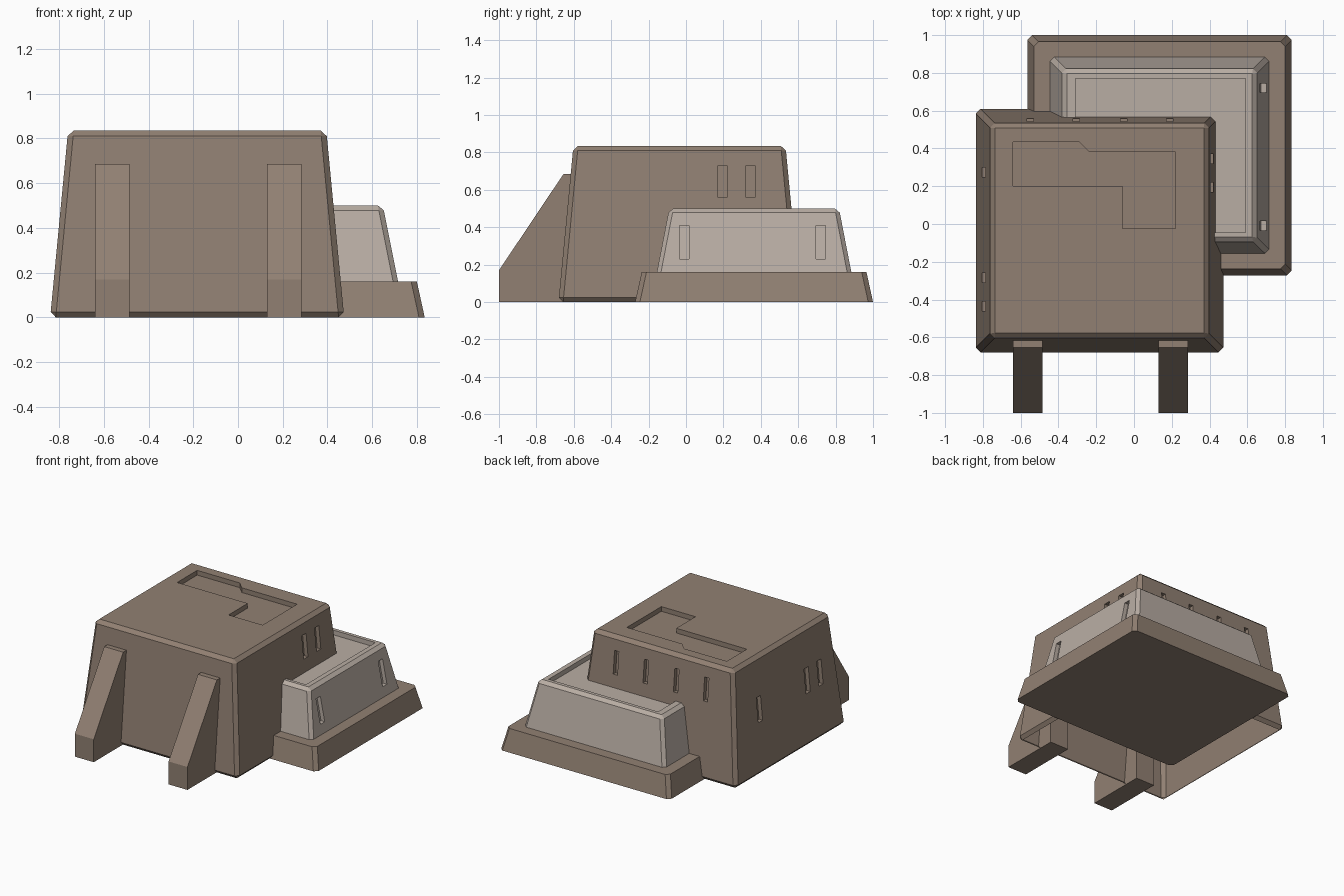
import bpy, bmesh

if "Cube" in bpy.data.objects:
    bpy.data.objects.remove(bpy.data.objects["Cube"])


def material(name, rgb):
    m = bpy.data.materials.new(name)
    m.diffuse_color = (*rgb, 1)
    m.use_nodes = True
    m.node_tree.nodes["Principled BSDF"].inputs["Base Color"].default_value = m.diffuse_color
    return m


BROWN = material("brown_wall", (0.285, 0.217, 0.17))
GREY = material("pale_grey_wall", (0.485, 0.42, 0.37))


def add_object(name, bm, mat=None):
    bmesh.ops.recalc_face_normals(bm, faces=bm.faces)
    me = bpy.data.meshes.new(name)
    bm.to_mesh(me)
    bm.free()
    ob = bpy.data.objects.new(name, me)
    bpy.context.collection.objects.link(ob)
    if mat:
        me.materials.append(mat)
    return ob


def prism(name, pts, offset, mat=None):
    """Closed solid from a planar outline swept along an offset."""
    bm = bmesh.new()
    face = bm.faces.new([bm.verts.new(p) for p in pts])
    new = bmesh.ops.extrude_face_region(bm, geom=[face], use_keep_orig=True)
    verts = [g for g in new["geom"] if isinstance(g, bmesh.types.BMVert)]
    bmesh.ops.translate(bm, vec=offset, verts=verts)
    return add_object(name, bm, mat)


def frustum(name, z0, z1, low, high, mat=None, bevel=0, edge_rule=lambda e: True):
    """Tapered box; low/high are (x0, x1, y0, y1) rectangles."""
    bm = bmesh.new()
    rings = []
    for z, (x0, x1, y0, y1) in ((z0, low), (z1, high)):
        rings.append([bm.verts.new(p) for p in
                      ((x0, y0, z), (x1, y0, z), (x1, y1, z), (x0, y1, z))])
    bm.faces.new(rings[0])
    bm.faces.new(rings[1])
    for i in range(4):
        j = (i + 1) % 4
        bm.faces.new((rings[0][i], rings[0][j], rings[1][j], rings[1][i]))
    bmesh.ops.recalc_face_normals(bm, faces=bm.faces)
    if bevel:
        bmesh.ops.bevel(bm, geom=[e for e in bm.edges if edge_rule(e)], offset=bevel,
                        segments=1, affect='EDGES', profile=0.5)
    return add_object(name, bm, mat)


def cut(ob, cutters):
    bpy.context.view_layer.objects.active = ob
    for c in cutters:
        mod = ob.modifiers.new("recess", 'BOOLEAN')
        mod.operation, mod.solver, mod.object = 'DIFFERENCE', 'EXACT', c
        bpy.ops.object.modifier_apply(modifier=mod.name)
        bpy.data.objects.remove(c)


def vent(axis, centre, z0, z1, surface, width=0.05, depth=0.03):
    """Slot cutter following a sloped wall; depth is signed towards the inside."""
    rects = []
    for z in (z0, z1):
        a, b = sorted((surface(z) - depth, surface(z) + depth))
        side = (centre - width / 2, centre + width / 2)
        rects.append((a, b, *side) if axis == 'x' else (*side, a, b))
    return frustum("vent_cutter", z0, z1, *rects)


def vertical(e):
    return abs(e.verts[0].co.z - e.verts[1].co.z) > 0.01


# Main building
H, TAPER = 0.835, 0.08
lean = TAPER / H
main = frustum("main_building", 0.0, H, (-0.84, 0.475, -0.682, 0.612),
               (-0.76, 0.395, -0.602, 0.532), BROWN, 0.025)
cutters = [vent('x', y, 0.56, 0.73, lambda z: 0.475 - lean * z) for y in (0.195, 0.345)]
cutters += [vent('x', y, 0.37, 0.55, lambda z: -0.84 + lean * z) for y in (0.275, -0.285, -0.435)]
cutters += [vent('y', x, 0.56, 0.73, lambda z: 0.612 - lean * z, 0.035)
            for x in (-0.55, -0.305, -0.055, 0.19)]
# Stepped recess in the roof
outline = [(-0.64, 0.435), (-0.29, 0.435), (-0.235, 0.38), (0.22, 0.38),
           (0.22, -0.025), (-0.06, -0.025), (-0.06, 0.20), (-0.64, 0.20)]
cutters.append(prism("roof_cutter", [(x, y, H - 0.035) for x, y in outline], (0, 0, 0.1)))
cut(main, cutters)
# The main building is open underneath
bm = bmesh.new()
bm.from_mesh(main.data)
floor = [f for f in bm.faces if f.normal.z < -0.95 and f.calc_center_median().z < 0.01]
bmesh.ops.delete(bm, geom=floor, context='FACES')
bm.to_mesh(main.data)
bm.free()

# Plinth of the side annex
frustum("annex_plinth", 0.0, 0.16, (-0.565, 0.835, -0.272, 1.0),
        (-0.53, 0.80, -0.237, 0.965), BROWN, 0.025, vertical)

# Side annex with a sunken roof and two slots
annex = frustum("annex", 0.155, 0.50, (-0.445, 0.717, -0.157, 0.885),
                (-0.378, 0.648, -0.09, 0.818), GREY, 0.022,
                lambda e: vertical(e) or e.verts[0].co.z > 0.3)
slots = [vent('x', y, 0.23, 0.41, lambda z: 0.717 - 0.2 * (z - 0.155)) for y in (-0.01, 0.72)]
slots.append(frustum("annex_roof_cutter", 0.465, 0.6, (-0.31, 0.59, -0.045, 0.77),
                     (-0.31, 0.59, -0.045, 0.77)))
cut(annex, slots)

# Front buttresses
profile = [(-1.0, 0.0), (-0.55, 0.0), (-0.55, 0.685), (-0.655, 0.685), (-1.0, 0.17)]
for side, x in (("left", -0.64), ("right", 0.13)):
    prism(side + "_buttress", [(x, y, z) for y, z in profile], (0.155, 0, 0), BROWN)
